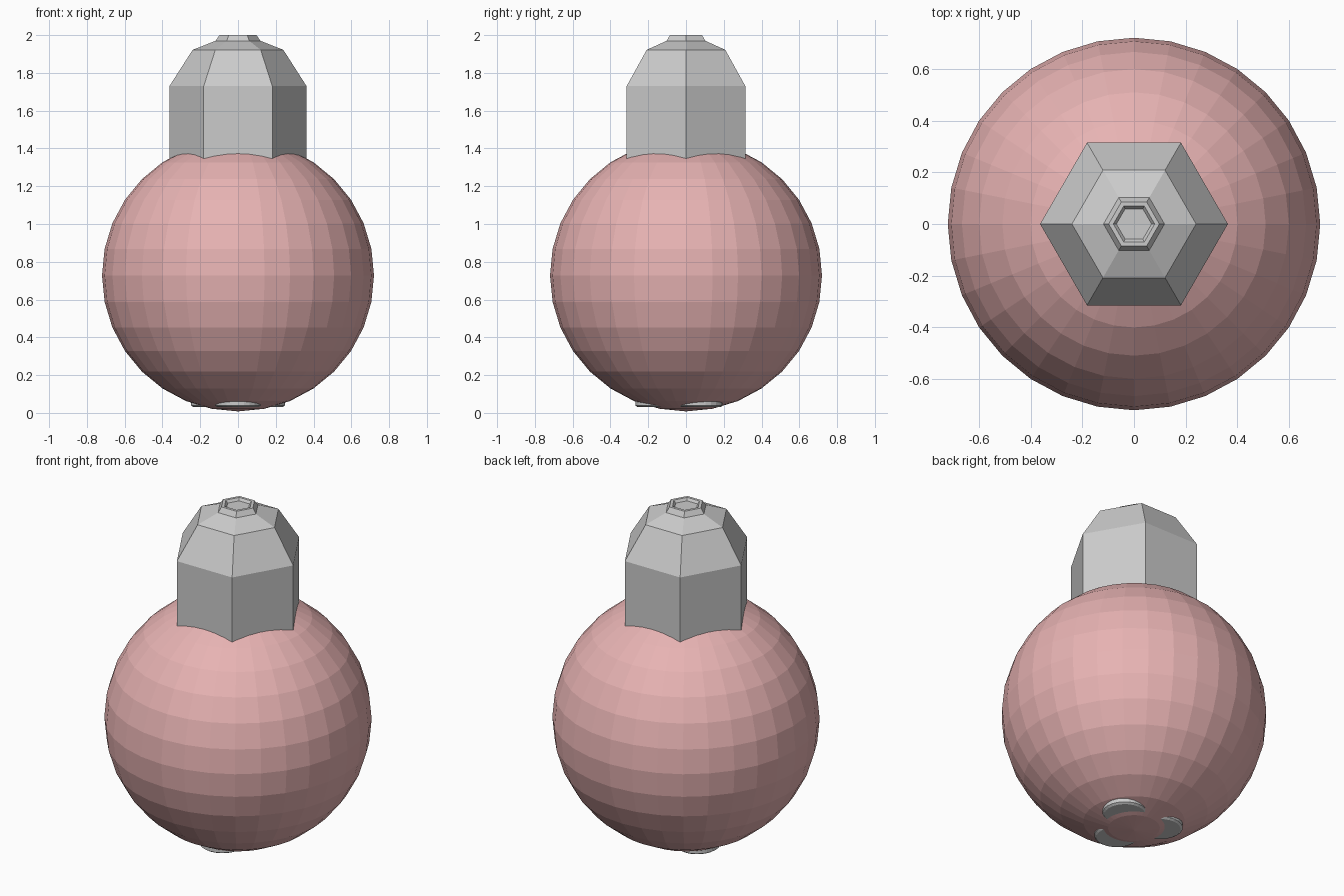
import bpy, bmesh
from math import sin, cos, radians, tau

if "Cube" in bpy.data.objects:
    bpy.data.objects.remove(bpy.data.objects["Cube"])


def lathe(name, profile, sides):
    """Spin (radius, z) points into a closed, flat-shaded prism stack."""
    bm = bmesh.new()
    rings = [[bm.verts.new((r * cos(tau * i / sides), r * sin(tau * i / sides), z))
              for i in range(sides)] for r, z in profile]
    for a, b in zip(rings, rings[1:]):
        for i in range(sides):
            j = (i + 1) % sides
            bm.faces.new((a[i], a[j], b[j], b[i]))
    bm.faces.new(rings[0][::-1])
    bm.faces.new(rings[-1])
    mesh = bpy.data.meshes.new(name)
    bm.to_mesh(mesh)
    bm.free()
    obj = bpy.data.objects.new(name, mesh)
    bpy.context.collection.objects.link(obj)
    return obj


# Round body
bpy.ops.mesh.primitive_uv_sphere_add(segments=32, ring_count=16, radius=0.72,
                                     location=(0, 0, 0.728))
body = bpy.context.object
body.name = "round_body"
pink = bpy.data.materials.new("pink")
pink.diffuse_color = (0.8, 0.45, 0.45, 1)
pink.use_nodes = True
pink.node_tree.nodes["Principled BSDF"].inputs["Base Color"].default_value = pink.diffuse_color
body.data.materials.append(pink)

# Hexagonal neck with stepped shoulders and a small recessed tip
lathe("hex_neck", [(0.363, 1.25), (0.363, 1.73), (0.24, 1.922), (0.118, 1.97),
                   (0.098, 2.0), (0.08, 2.0), (0.068, 1.985)], 6)

# Three small disc feet
for k, angle in enumerate((30, 150, 270)):
    foot = lathe(f"foot_{k + 1}", [(0.11, 0.03), (0.122, 0.038), (0.122, 0.09)], 24)
    foot.location = (0.145 * cos(radians(angle)), 0.145 * sin(radians(angle)), 0)
